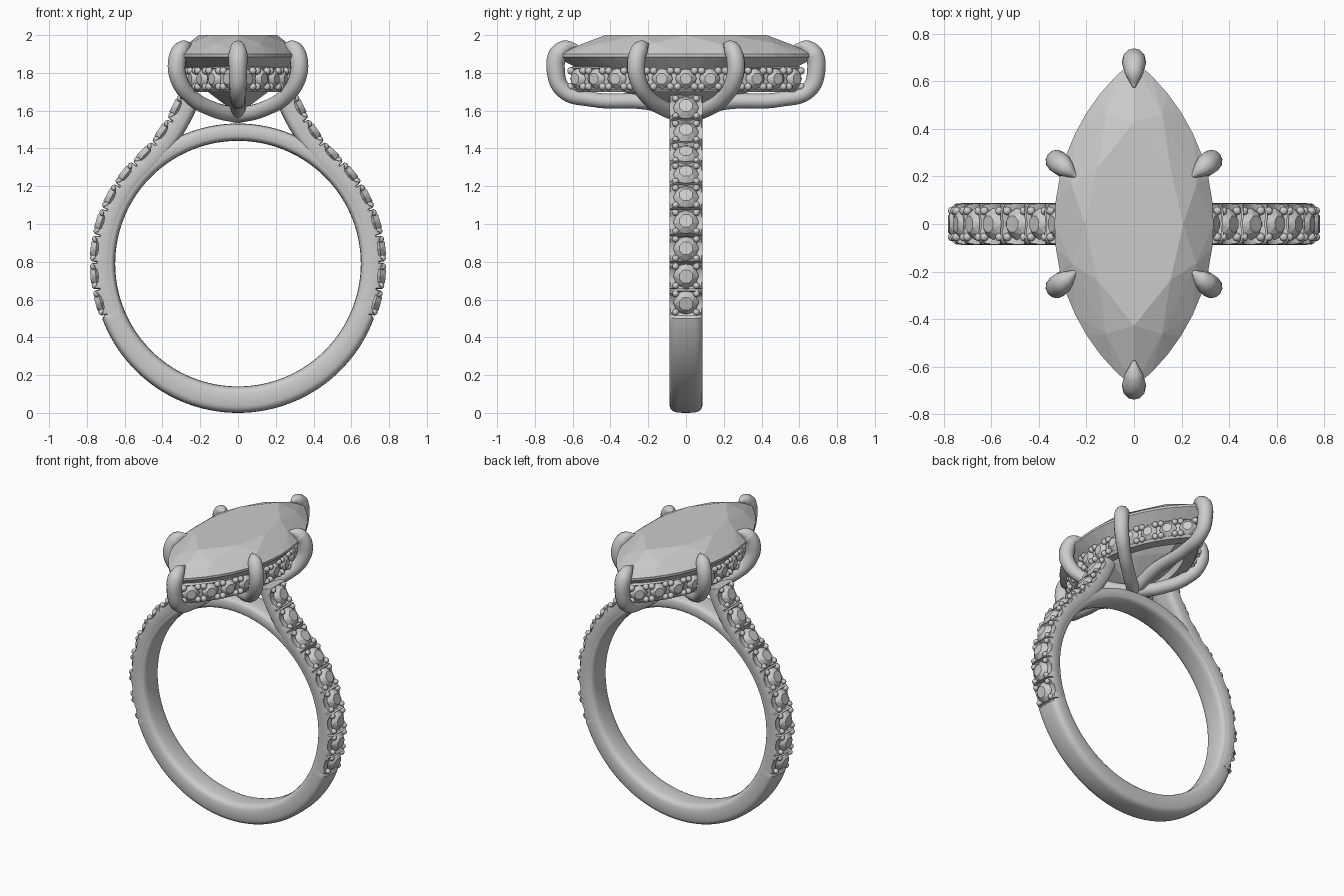
import bpy, bmesh, math
from math import sin, cos, pi, radians
from mathutils import Vector, Matrix

cube = bpy.data.objects.get("Cube")
if cube:
    bpy.data.objects.remove(cube, do_unlink=True)

grey = bpy.data.materials.new("polished_grey")
grey.use_nodes = True
grey.diffuse_color = (0.6, 0.6, 0.6, 1)
grey.node_tree.nodes["Principled BSDF"].inputs["Base Color"].default_value = (0.6, 0.6, 0.6, 1)

CENTRE = 0.79          # height of the finger hole centre
PITCH = 0.1474         # spacing of the shank stones
STONES = 9             # stones on each shoulder
HALF_WIDTH = 0.088


def smooth(obj, angle=40):
    bpy.ops.object.select_all(action='DESELECT')
    obj.select_set(True)
    bpy.context.view_layer.objects.active = obj
    bpy.ops.object.shade_smooth_by_angle(angle=radians(angle))


def finish(name, bm, smooth_angle=None):
    bmesh.ops.recalc_face_normals(bm, faces=bm.faces[:])
    mesh = bpy.data.meshes.new(name)
    bm.to_mesh(mesh)
    bm.free()
    mesh.materials.append(grey)
    obj = bpy.data.objects.new(name, mesh)
    bpy.context.collection.objects.link(obj)
    if smooth_angle:
        smooth(obj, smooth_angle)
    return obj


def loft(name, rings, closed, angle=40):
    """Skin a list of equal rings, either closed on itself or capped."""
    bm = bmesh.new()
    rows = [[bm.verts.new(p) for p in ring] for ring in rings]
    count = len(rows[0])
    for i in range(len(rows) if closed else len(rows) - 1):
        a, b = rows[i], rows[(i + 1) % len(rows)]
        for j in range(count):
            k = (j + 1) % count
            bm.faces.new((a[j], a[k], b[k], b[j]))
    if not closed:
        bm.faces.new(rows[0])
        bm.faces.new(rows[-1])
    return finish(name, bm, angle)


def section(outer, normal, thick, width, cut=None):
    """Soft rectangular cross-section hanging inward from an outer point."""
    ring = []
    for i in range(24):
        t = 2 * pi * i / 24
        y = math.copysign(abs(cos(t)) ** 0.55, cos(t)) * width
        h = -thick / 2 + math.copysign(abs(sin(t)) ** 0.55, sin(t)) * thick / 2
        if cut:
            h = min(h, -cut(y))
        ring.append(outer + normal * h + Vector((0, y, 0)))
    return ring


def marquise(length, width, z, n, shift=0.0):
    """Two arcs meeting in points on the y axis."""
    r = (length ** 2 + width ** 2) / (2 * width)
    phi = math.asin(length / r)
    pts = []
    for side in (1, -1):
        for i in range(n):
            a = phi * (2 * (i + shift) / n - 1)
            pts.append(Vector((side * (r * cos(a) - r + width), side * r * sin(a), z)))
    return pts


def hull(bm, points):
    verts = [bm.verts.new(p) for p in points]
    bmesh.ops.convex_hull(bm, input=verts)


def frame(pos, normal, along):
    across = normal.cross(along)
    m = Matrix((along, across, normal)).transposed().to_4x4()
    m.translation = pos
    return m


def small_stone(bm, m, r):
    """Faceted round stone: table, girdle and point."""
    pts = [(0, 0, -0.9 * r)]
    for i in range(8):
        a = pi * i / 4
        pts.append((r * cos(a), r * sin(a), -0.3 * r))
        a += pi / 8
        pts.append((0.55 * r * cos(a), 0.55 * r * sin(a), 0.12 * r))
    hull(bm, [m @ Vector(p) for p in pts])


def bead(bm, m, x, y, z, r):
    bmesh.ops.create_icosphere(bm, subdivisions=2, radius=r,
                               matrix=m @ Matrix.Translation((x, y, z)))


# Finger ring: plain at the bottom, slimmer under the stones and over the top
rings = []
for i in range(180):
    a = 2 * pi * i / 180
    n = Vector((cos(a), 0, sin(a)))
    plain = sin(a) < sin(radians(-21))
    r = 0.775 + 0.015 * max(0, (-sin(a) - 0.36) / 0.64) if plain else 0.742
    rings.append(section(Vector((0, 0, CENTRE)) + n * r, n, r - 0.65,
                         HALF_WIDTH if plain else 0.084))
loft("finger_ring", rings, True)


# Shoulders: scalloped strips that leave the ring and rise to the head
def shoulder_path(steps):
    """Positions and outward normals along one shoulder."""
    step = PITCH / steps
    a = radians(-21.25)
    p = Vector((0.775 * cos(a), 0, CENTRE + 0.775 * sin(a)))
    path = []
    for i in range(STONES * steps + 1):
        u = i / steps
        a = radians(-21.25 + 10.9 * u if u < 6.2 else 46.3 - 9 * (u - 6.2))
        path.append((p.copy(), Vector((cos(a), 0, sin(a)))))
        p += Vector((-sin(a), 0, cos(a))) * step
    return path


STEPS = 24
path = shoulder_path(STEPS)
for side, label in ((1, "left"), (-1, "right")):
    flip = Vector((side, 1, 1))
    rings = []
    for i, (p, n) in enumerate(path):
        s = ((i / STEPS) % 1 - 0.5) * PITCH

        def cut(y, s=s):
            if abs(s) > 0.071:
                return 0.035
            return 0.045 * math.sqrt(max(0, 1 - (s / 0.068) ** 2 - (y / 0.13) ** 2))
        rings.append(section(p * flip, n * flip, 0.115, HALF_WIDTH, cut))
    loft(label + "_shoulder", rings, False, 35)

    stones = bmesh.new()
    beads = bmesh.new()
    for k in range(STONES):
        p, n = path[int((k + 0.5) * STEPS)]
        m = frame(p * flip, n * flip, Vector((0, 1, 0)))
        small_stone(stones, m, 0.068)
        for x in (-0.055, 0.055):
            for y in (-0.051, 0.051):
                bead(beads, m, x, y, -0.012, 0.018)
    finish(label + "_shoulder_stones", stones)
    finish(label + "_shoulder_beads", beads, 60)

# Centre stone: long pointed gem with table, crown, girdle and pavilion
L, W = 0.69, 0.335
gem = bmesh.new()
hull(gem, marquise(L * 0.62, W * 0.62, 2.0, 4)
     + marquise(L * 0.84, W * 0.84, 1.957, 4, 0.5)
     + marquise(L, W, 1.9, 16) + marquise(L, W, 1.885, 16)
     + marquise(L * 0.5, W * 0.5, 1.705, 4) + [Vector((0, 0, 1.58))])
finish("centre_stone", gem)

# Halo: open marquise gallery below the centre stone
HL, HW = 0.62, 0.275
profile = ((0.01, 1.70), (0.0, 1.715), (0.015, 1.735), (0.015, 1.805),
           (0.0, 1.825), (0.01, 1.833), (0.06, 1.833), (0.07, 1.70))
loft("halo_gallery", [marquise(HL - 1.7 * o, HW - o, z, 24) for o, z in profile], True, 35)

stones = bmesh.new()
beads = bmesh.new()
r = (HL ** 2 + HW ** 2) / (2 * HW)
for p in marquise(HL, HW, 1.769, 11, 0.5):
    side = math.copysign(1, p.x)
    n = Vector((p.x + side * (r - HW), p.y, 0)).normalized()
    m = frame(p, n, Vector((0, 0, 1)))
    small_stone(stones, m @ Matrix.Translation((0, 0, 0.012)), 0.056)
    for x in (-0.042, 0.042):
        for y in (-0.045, 0.045):
            bead(beads, m, x, y, 0.002, 0.02)
finish("halo_stones", stones)
finish("halo_beads", beads, 60)


# Claws: six tapered wires sweeping from the base up over the girdle
def claw(name, direction, points):
    curve = bpy.data.curves.new(name, 'CURVE')
    curve.dimensions = '3D'
    curve.bevel_depth = 0.046
    curve.bevel_resolution = 4
    curve.resolution_u = 8
    curve.use_fill_caps = True
    spline = curve.splines.new('BEZIER')
    spline.bezier_points.add(len(points) - 1)
    for bp, (d, z, radius) in zip(spline.bezier_points, points):
        bp.co = (direction.x * d, direction.y * d, z)
        bp.radius = radius
        bp.handle_left_type = bp.handle_right_type = 'AUTO'
    curve.materials.append(grey)
    obj = bpy.data.objects.new(name, curve)
    bpy.context.collection.objects.link(obj)
    bpy.ops.object.select_all(action='DESELECT')
    obj.select_set(True)
    bpy.context.view_layer.objects.active = obj
    bpy.ops.object.convert(target='MESH')
    smooth(bpy.context.view_layer.objects.active, 50)


end_path = ((0, 1.59, 0.9), (0.2, 1.645, 0.9), (0.5, 1.66, 0.85), (0.65, 1.71, 0.95),
            (0.69, 1.82, 1.05), (0.675, 1.9, 1.1), (0.635, 1.935, 0.85), (0.575, 1.945, 0.15))
side_path = ((0, 1.575, 0.9), (0.17, 1.607, 0.9), (0.33, 1.68, 0.9), (0.405, 1.77, 1),
             (0.417, 1.86, 1.05), (0.39, 1.92, 1), (0.365, 1.938, 0.8), (0.315, 1.95, 0.15))
for sy, end in ((-1, "front"), (1, "back")):
    claw(end + "_claw", Vector((0, sy, 0)), end_path)
    for sx, label in ((1, "left"), (-1, "right")):
        claw(end + "_" + label + "_claw", Vector((0.775 * sx, 0.632 * sy, 0)), side_path)
